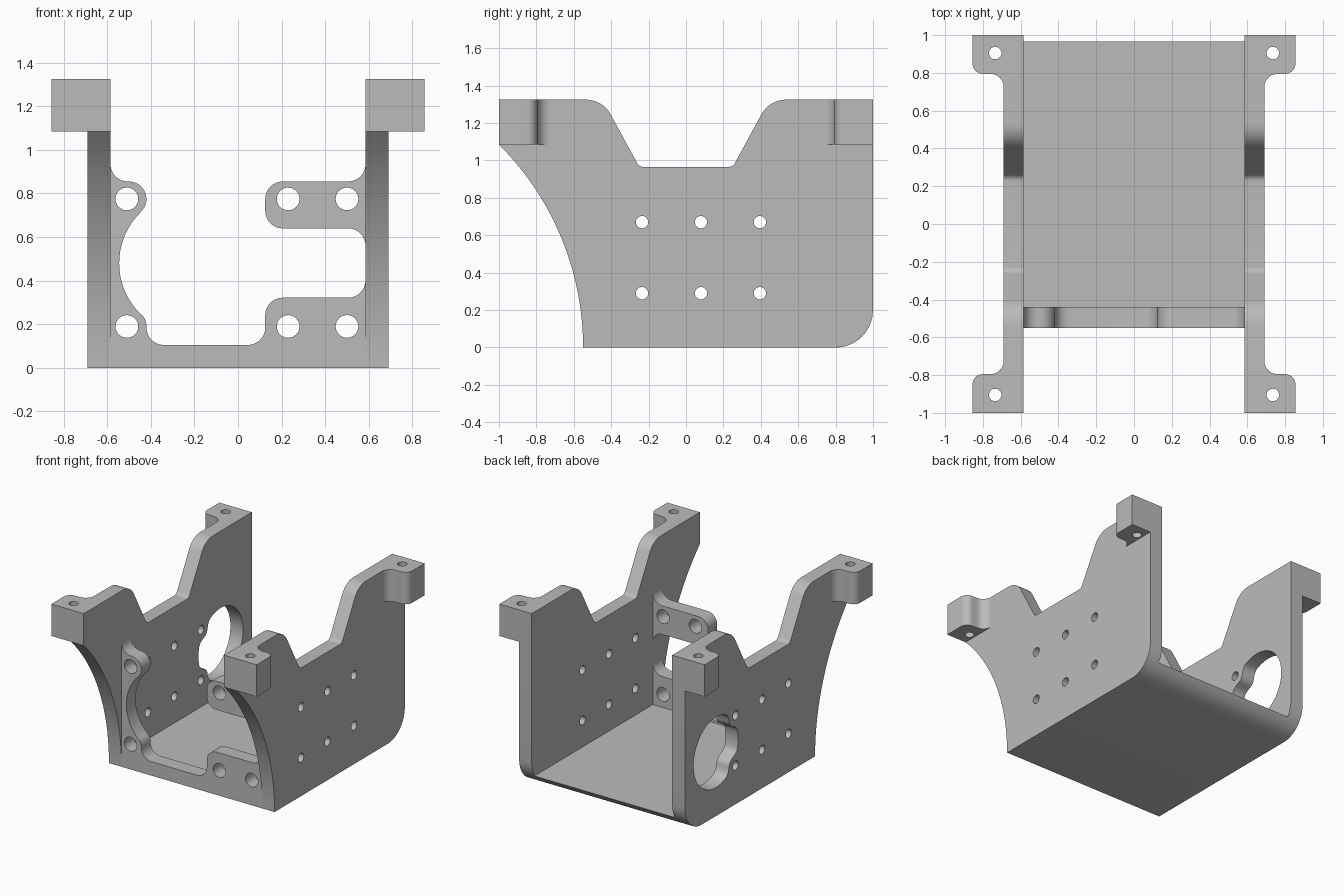
import bpy, bmesh
from math import sin, cos, pi, radians, sqrt, atan2, hypot
from mathutils import Vector

cube = bpy.data.objects.get("Cube")
if cube:
    bpy.data.objects.remove(cube, do_unlink=True)

grey = bpy.data.materials.new("plain grey")
grey.use_nodes = True
grey.diffuse_color = (0.5, 0.5, 0.5, 1)
grey.node_tree.nodes["Principled BSDF"].inputs["Base Color"].default_value = (0.5, 0.5, 0.5, 1)


def arc(cx, cy, r, a0, a1, n=12):
    angles = [radians(a0 + (a1 - a0) * i / n) for i in range(n + 1)]
    return [(cx + r * cos(a), cy + r * sin(a)) for a in angles]


def circle(cx, cy, r):
    return arc(cx, cy, r, 0, 360, 32)[:-1]


def rounded(points, n=8):
    """Outline in which a point (x, y, r) becomes a fillet of radius r."""
    out = []
    for i, p in enumerate(points):
        c = Vector(p[:2])
        new = [c]
        if len(p) == 3:
            a = (Vector(points[i - 1][:2]) - c).normalized()
            b = (Vector(points[(i + 1) % len(points)][:2]) - c).normalized()
            half = a.angle(b) / 2
            centre = c + (a + b).normalized() * p[2] / sin(half)
            start = c + a * p[2] / (sin(half) / cos(half)) - centre
            end = c + b * p[2] / (sin(half) / cos(half)) - centre
            a0, a1 = atan2(start.y, start.x), atan2(end.y, end.x)
            sweep = (a1 - a0 + pi) % (2 * pi) - pi
            new = [centre + p[2] * Vector((cos(a0 + sweep * k / n), sin(a0 + sweep * k / n)))
                   for k in range(n + 1)]
        for q in new:
            if not out or (q - out[-1]).length > 1e-4:
                out.append(q)
    return out


def plate(name, outline, holes, low, high, place):
    """Extrude an outline with holes from low to high; place maps (u, v, w) to x, y, z."""
    curve = bpy.data.curves.new(name, 'CURVE')
    curve.dimensions, curve.fill_mode = '2D', 'BOTH'
    curve.extrude = (high - low) / 2
    for loop in [outline] + holes:
        spline = curve.splines.new('POLY')
        spline.points.add(len(loop) - 1)
        for pt, p in zip(spline.points, loop):
            pt.co = (p[0], p[1], 0, 1)
        spline.use_cyclic_u = True
    temp = bpy.data.objects.new(name + "_curve", curve)
    bpy.context.collection.objects.link(temp)
    graph = bpy.context.evaluated_depsgraph_get()
    mesh = bpy.data.meshes.new_from_object(temp.evaluated_get(graph))
    bpy.data.objects.remove(temp, do_unlink=True)
    bpy.data.curves.remove(curve)

    bm = bmesh.new()
    bm.from_mesh(mesh)
    bmesh.ops.remove_doubles(bm, verts=bm.verts, dist=1e-5)
    for v in bm.verts:
        v.co = place(v.co.x, v.co.y, v.co.z + (low + high) / 2)
    bmesh.ops.recalc_face_normals(bm, faces=bm.faces)
    for f in bm.faces:
        f.smooth = True
        f.material_index = 0
    bm.to_mesh(mesh)
    bm.free()
    mesh.set_sharp_from_angle(angle=radians(30))
    mesh.materials.clear()
    mesh.materials.append(grey)
    mesh.name = name
    obj = bpy.data.objects.new(name, mesh)
    bpy.context.collection.objects.link(obj)
    return obj


INNER, OUTER, TOP, EAR = 0.585, 0.69, 1.325, 1.085

# Side walls: curved front edge, notched top, rounded lower back corner
wall = rounded(arc(-2.083, 0, 1.533, 0, 45.05, 20) + [
    (-1, TOP), (-0.446, TOP, 0.15), (-0.25, 0.965, 0.04),
    (0.25, 0.965, 0.04), (0.446, TOP, 0.15), (1, TOP), (1, 0, 0.2)])
bolt_holes = [circle(y, z, 0.033) for y in (-0.235, 0.08, 0.395) for z in (0.29, 0.67)]


def opening():
    """Round window that leaves lands around the two nearest bolt holes."""
    cy, cz, n, land = 0.63, 0.48, 120, 0.085
    radii = []
    for i in range(n):
        r = 0.265
        for z in (0.29, 0.67):
            dy, dz = 0.395 - cy, z - cz
            d, delta = hypot(dy, dz), 2 * pi * i / n - atan2(dz, dy)
            if cos(delta) > 0 and abs(d * sin(delta)) < land:
                r = min(r, d * cos(delta) - sqrt(land ** 2 - (d * sin(delta)) ** 2))
        radii.append(r)
    soft = [sum(radii[(i + k) % n] for k in range(-2, 3)) / 5 for i in range(n)]
    return [(cy + r * cos(2 * pi * i / n), cz + r * sin(2 * pi * i / n))
            for i, r in enumerate(soft)]


plate("left_wall", wall, bolt_holes, INNER, OUTER, lambda u, v, w: (w, u, v))
plate("right_wall", wall, bolt_holes + [opening()], -OUTER, -INNER, lambda u, v, w: (w, u, v))

# Floor, following the rounded back corner
floor = [(-0.44, 0)] + arc(0.8, 0.2, 0.2, -90, -33.4, 8) + [(-0.44, 0.09)]
plate("floor", floor, [], -INNER, INNER, lambda u, v, w: (w, u, v))

# Front plate: lower web with the curved bracket, and a separate upper lug
web = rounded(
    [(-INNER, 0), (-INNER, 0.935), (-INNER, 0.855, 0.08)]
    + arc(-0.5, 0.775, 0.08, 90, -40)
    + arc(-0.219, 0.48, 0.326, 135, 225, 20)
    + arc(-0.5, 0.19, 0.08, 40, 0, 5)
    + [(-0.42, 0.105, 0.08), (0.125, 0.105, 0.08), (0.125, 0.322, 0.08),
       (INNER, 0.322, 0.08), (INNER, 0.402), (INNER, 0)])
lug = rounded([(INNER, 0.56), (INNER, 0.64, 0.08), (0.125, 0.64, 0.08),
               (0.125, 0.855, 0.08), (INNER, 0.855, 0.08), (INNER, 0.935)])


def mount_holes(*spots):
    return [circle(x, z, 0.052) for x, z in spots]


plate("front_web", web, mount_holes((-0.51, 0.775), (-0.51, 0.19), (0.23, 0.19), (0.5, 0.19)),
      -0.55, -0.44, lambda u, v, w: (u, w, v))
plate("front_lug", lug, mount_holes((0.23, 0.775), (0.5, 0.775)),
      -0.55, -0.44, lambda u, v, w: (u, w, v))

# Four mounting ears at the top corners
ear = rounded([(OUTER, 1), (0.855, 1), (0.855, 0.795, 0.055),
               (OUTER, 0.795, 0.07), (OUTER, 0.725)])
for sx, side in ((1, "left"), (-1, "right")):
    for sy, end in ((1, "back"), (-1, "front")):
        plate(f"{end}_{side}_ear", ear, [circle(0.735, 0.905, 0.033)], EAR, TOP,
              lambda u, v, w: (sx * u, sy * v, w))
